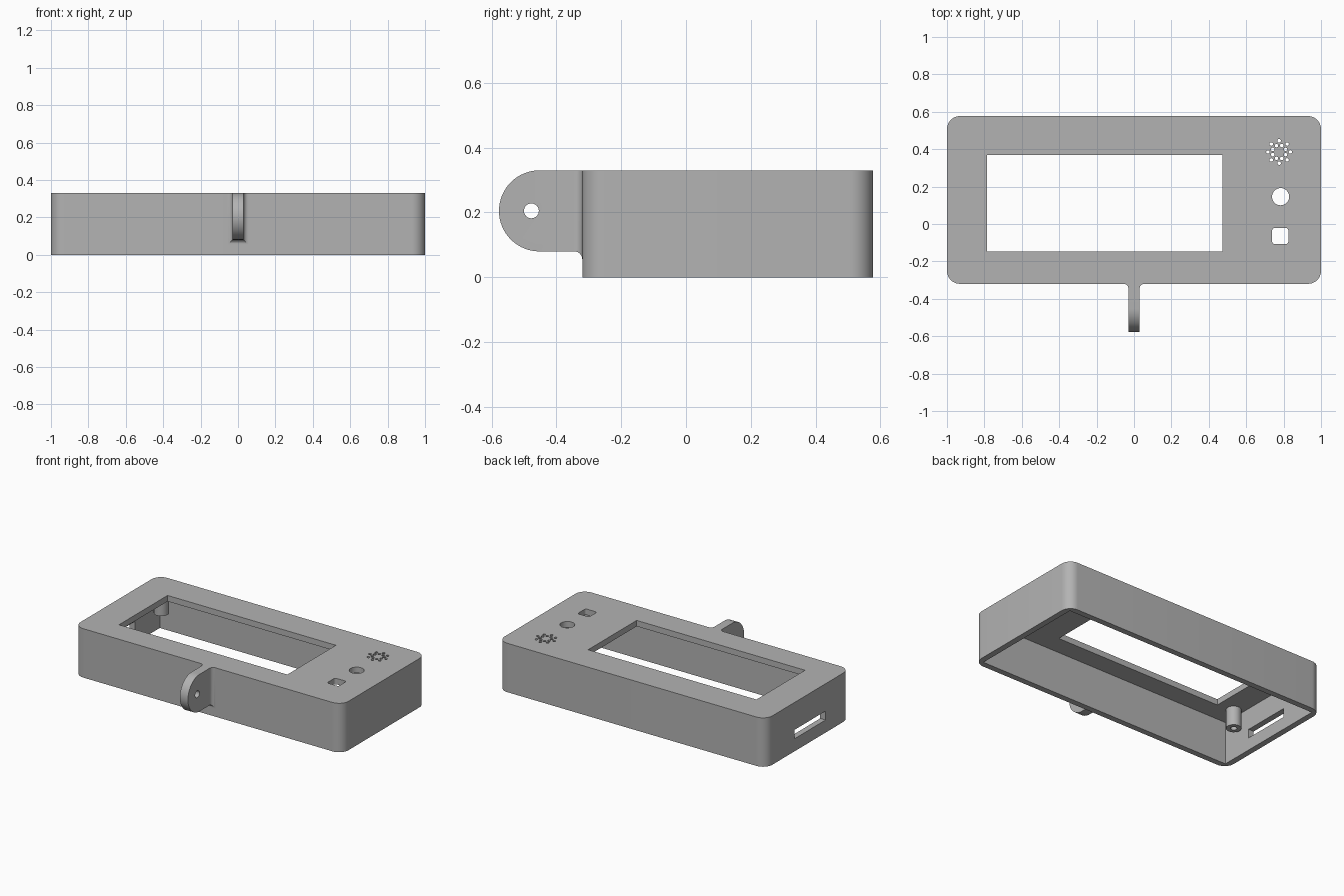
import bpy, bmesh, math
from mathutils import Vector

if "Cube" in bpy.data.objects:
    bpy.data.objects.remove(bpy.data.objects["Cube"])

grey = bpy.data.materials.new("plain_grey")
grey.use_nodes = True
grey.diffuse_color = (0.45, 0.45, 0.45, 1)
grey.node_tree.nodes["Principled BSDF"].inputs["Base Color"].default_value = (0.45, 0.45, 0.45, 1)


def arc(cx, cy, r, start, end, n=10):
    return [(cx + r * math.cos(math.radians(start + (end - start) * i / n)),
             cy + r * math.sin(math.radians(start + (end - start) * i / n))) for i in range(n + 1)]


def circle(cx, cy, r, n=32):
    return arc(cx, cy, r, 0, 360, n)[:-1]


def rect(x0, x1, y0, y1, r=0):
    if r == 0:
        return [(x0, y0), (x1, y0), (x1, y1), (x0, y1)]
    return (arc(x0 + r, y0 + r, r, 180, 270) + arc(x1 - r, y0 + r, r, 270, 360)
            + arc(x1 - r, y1 - r, r, 0, 90) + arc(x0 + r, y1 - r, r, 90, 180))


def prism(name, profile, low, high, axis="z"):
    """Extrude a closed profile along z (profile is x, y) or along x (profile is y, z)."""
    bm = bmesh.new()
    place = (lambda a, b: (a, b, low)) if axis == "z" else (lambda a, b: (low, a, b))
    face = bm.faces.new([bm.verts.new(place(a, b)) for a, b in profile])
    moved = bmesh.ops.extrude_face_region(bm, geom=[face])["geom"]
    step = Vector((0, 0, high - low)) if axis == "z" else Vector((high - low, 0, 0))
    bmesh.ops.translate(bm, verts=[v for v in moved if isinstance(v, bmesh.types.BMVert)], vec=step)
    bmesh.ops.recalc_face_normals(bm, faces=bm.faces)
    mesh = bpy.data.meshes.new(name)
    bm.to_mesh(mesh)
    bm.free()
    mesh.materials.append(grey)
    obj = bpy.data.objects.new(name, mesh)
    bpy.context.collection.objects.link(obj)
    return obj


def combine(obj, tool, operation="DIFFERENCE"):
    """Apply a boolean and discard its tool."""
    mod = obj.modifiers.new("cut", "BOOLEAN")
    mod.operation, mod.solver, mod.object = operation, "EXACT", tool
    bpy.context.view_layer.objects.active = obj
    bpy.ops.object.modifier_apply(modifier=mod.name)
    bpy.data.objects.remove(tool)


def smooth(obj):
    bpy.ops.object.select_all(action="DESELECT")
    obj.select_set(True)
    bpy.context.view_layer.objects.active = obj
    bpy.ops.object.shade_smooth_by_angle(angle=math.radians(30))


# Hollow case, open underneath
height, front, back, wall = 0.33, -0.32, 0.577, 0.04
lid_bottom = height - wall
case = prism("case", rect(-1, 1, front, back, 0.07), 0, height)
combine(case, prism("cavity", rect(-1 + wall, 1 - wall, front + wall, back - wall), -0.1, lid_bottom))

# Screen window, round button, square button and sound holes
openings = [rect(-0.785, 0.472, -0.148, 0.37),
            circle(0.784, 0.146, 0.046),
            rect(0.739, 0.825, -0.107, -0.021, 0.014)]
for i in range(8):
    for radius, turn in ((0.06, 0), (0.037, 22.5)):
        a = math.radians(45 * i + turn)
        openings.append(circle(0.776 + radius * math.cos(a), 0.385 + radius * math.sin(a), 0.0095, 12))
for profile in openings:
    combine(case, prism("opening", profile, 0.2, 0.5))

# Cable slot in the right end
combine(case, prism("slot", rect(-0.06, 0.27, 0.085, 0.145), -1.1, -0.9, "x"))
smooth(case)

# Mounting lug: side outline crossed with a flared plan outline
r, fillet, half = 0.125, 0.025, 0.03
mid_z = height - r
side = (arc(-0.452, mid_z, r, 90, 270, 32)
        + arc(front - fillet, height - 2 * r - fillet, fillet, 90, 0)
        + [(front + 0.02, height - 2 * r - fillet), (front + 0.02, height)])
flare = arc(half + fillet, front - fillet, fillet, 180, 90)
plan = ([(half, -0.7)] + flare + [(half + fillet, front + 0.02)])
plan += [(-x, y) for x, y in reversed(plan)]
lug = prism("mounting_lug", side, -0.1, 0.1, "x")
combine(lug, prism("plan", plan, -0.1, 0.5), "INTERSECT")
combine(lug, prism("pin_hole", circle(-0.477, mid_z, 0.023), -0.2, 0.2, "x"))
smooth(lug)

# Screw posts under the lid
for name, x, y in (("front_screw_post", -0.9, -0.13), ("back_screw_post", -0.88, 0.44)):
    post = prism(name, circle(x, y, 0.047), 0.16, lid_bottom + 0.01)
    combine(post, prism("screw_hole", circle(x, y, 0.02, 16), 0.1, 0.27))
    smooth(post)
